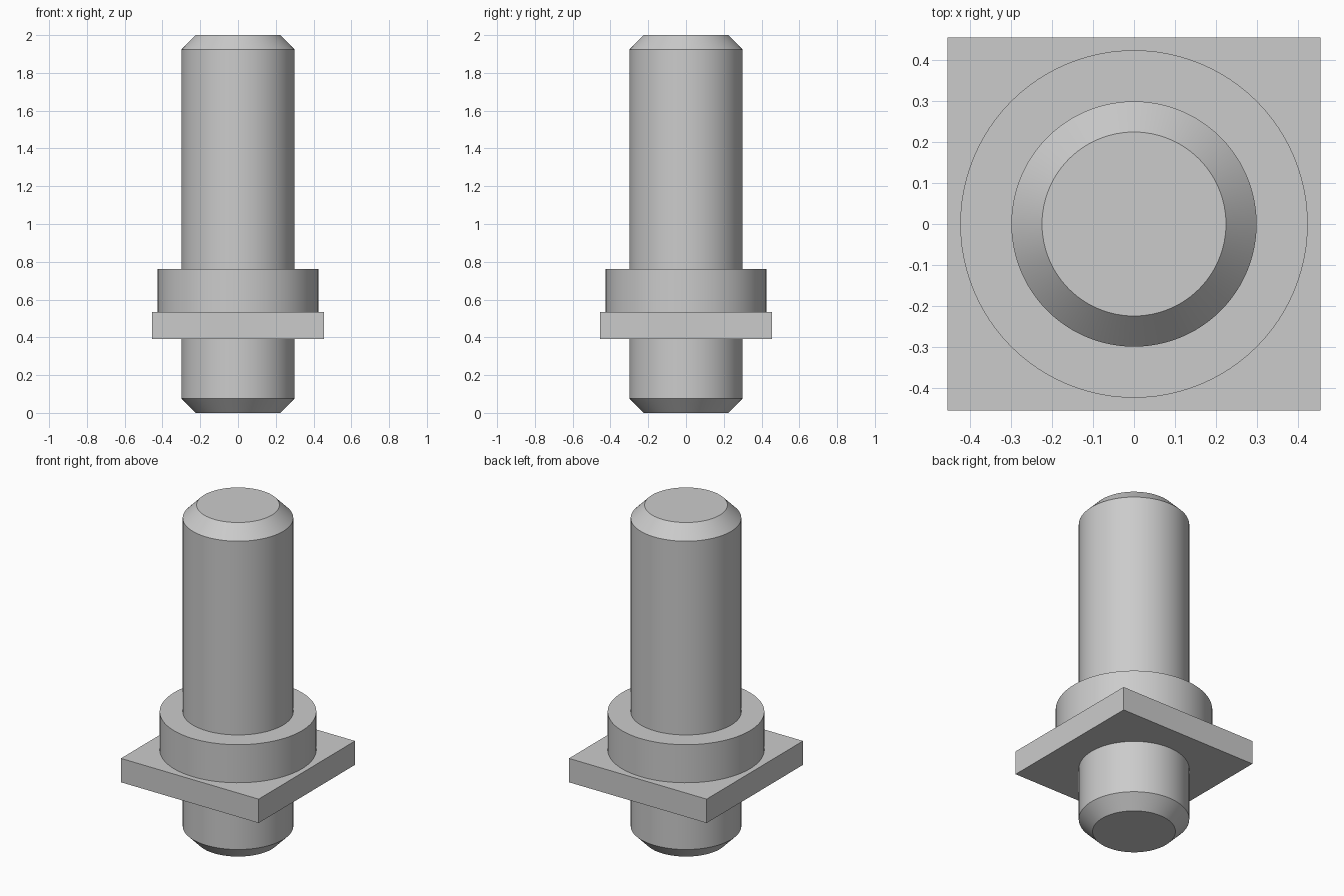
import bpy
import bmesh
import math

cube = bpy.data.objects.get("Cube")
if cube:
    bpy.data.objects.remove(cube, do_unlink=True)

SEGMENTS = 96

grey = bpy.data.materials.new("plain_grey")
grey.use_nodes = True
colour = (0.6, 0.6, 0.6, 1.0)
grey.diffuse_color = colour
grey.node_tree.nodes["Principled BSDF"].inputs["Base Color"].default_value = colour


def add_object(name, bm):
    bmesh.ops.recalc_face_normals(bm, faces=bm.faces)
    mesh = bpy.data.meshes.new(name)
    bm.to_mesh(mesh)
    bm.free()
    mesh.materials.append(grey)
    obj = bpy.data.objects.new(name, mesh)
    bpy.context.collection.objects.link(obj)
    return obj


def turned_part(name, profile):
    """Solid of revolution from (radius, height) points, with flat end caps."""
    bm = bmesh.new()
    rings = []
    for radius, z in profile:
        angles = [math.tau * i / SEGMENTS for i in range(SEGMENTS)]
        rings.append([bm.verts.new((radius * math.cos(a), radius * math.sin(a), z))
                      for a in angles])
    for low, high in zip(rings, rings[1:]):
        for i in range(SEGMENTS):
            j = (i + 1) % SEGMENTS
            bm.faces.new((low[i], low[j], high[j], high[i]))
    bm.faces.new(rings[0])
    bm.faces.new(rings[-1])
    obj = add_object(name, bm)
    bpy.ops.object.select_all(action='DESELECT')
    obj.select_set(True)
    bpy.context.view_layer.objects.active = obj
    bpy.ops.object.shade_smooth_by_angle(angle=math.radians(30))
    return obj


# Chamfered pin running the full height
turned_part("pin_shaft", [(0.225, 0), (0.3, 0.077), (0.3, 1.923), (0.225, 2)])

# Round collar resting on the plate
turned_part("round_collar", [(0.425, 0.535), (0.425, 0.763)])

# Square flange plate
bm = bmesh.new()
bmesh.ops.create_cube(bm, size=1)
bmesh.ops.scale(bm, vec=(0.912, 0.912, 0.143), verts=bm.verts)
bmesh.ops.translate(bm, vec=(0, 0, 0.4635), verts=bm.verts)
add_object("square_flange", bm)
